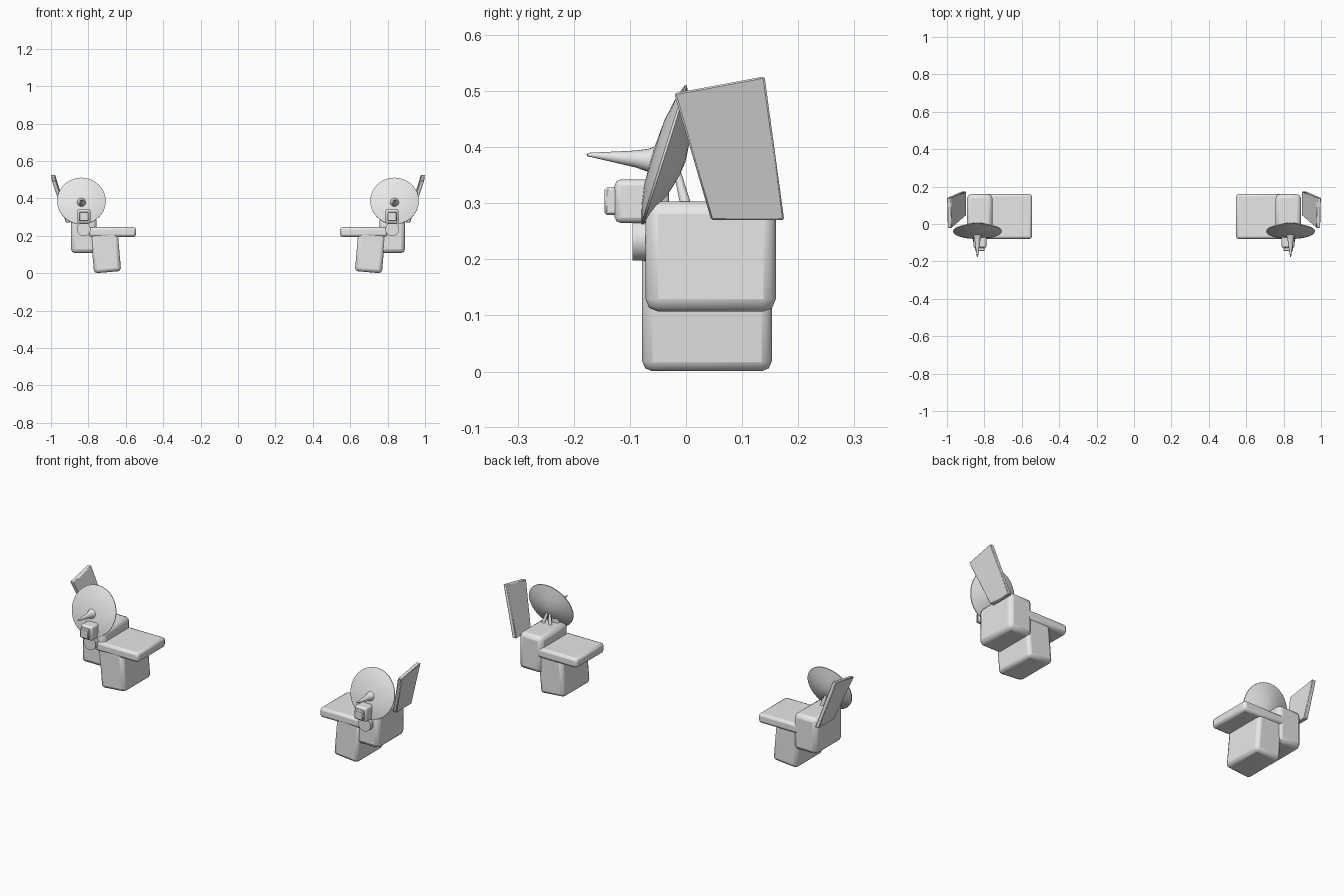
import bpy, bmesh, math
from mathutils import Vector, Matrix

cube = bpy.data.objects.get("Cube")
if cube:
    bpy.data.objects.remove(cube, do_unlink=True)

grey = bpy.data.materials.new("light_grey")
grey.use_nodes = True
colour = (0.8, 0.8, 0.8, 1)
grey.diffuse_color = colour
grey.node_tree.nodes["Principled BSDF"].inputs["Base Color"].default_value = colour


def finish(name, bm, bevel=0, segments=2):
    """Make a part on the left side and mirror it to the right."""
    bmesh.ops.recalc_face_normals(bm, faces=bm.faces)
    mesh = bpy.data.meshes.new(name)
    bm.to_mesh(mesh)
    bm.free()
    mesh.materials.append(grey)
    ob = bpy.data.objects.new(name, mesh)
    bpy.context.collection.objects.link(ob)
    bpy.ops.object.select_all(action='DESELECT')
    ob.select_set(True)
    bpy.context.view_layer.objects.active = ob
    bpy.ops.object.shade_smooth_by_angle(angle=math.radians(35))
    if bevel:
        mod = ob.modifiers.new("Bevel", 'BEVEL')
        mod.width = bevel
        mod.segments = segments
    ob.modifiers.new("Mirror", 'MIRROR')
    return ob


def box(name, low, high, bevel, tilt=0, segments=2):
    low, high = Vector(low), Vector(high)
    size = high - low
    bm = bmesh.new()
    bmesh.ops.create_cube(bm, size=1, matrix=Matrix.Translation((low + high) / 2)
                          @ Matrix.Rotation(tilt, 4, 'Y')
                          @ Matrix.Diagonal((*size, 1)))
    return finish(name, bm, bevel, segments)


def lathe(name, origin, axis, profile, sides=32):
    """Spin (radius, height) points around an axis through origin."""
    turn = Vector(axis).to_track_quat('Z', 'Y').to_matrix().to_4x4()
    place = Matrix.Translation(origin) @ turn
    bm = bmesh.new()
    verts = [bm.verts.new((r, 0, h)) for r, h in profile]
    edges = [bm.edges.new(pair) for pair in zip(verts, verts[1:])]
    bmesh.ops.spin(bm, geom=verts + edges, axis=(0, 0, 1), cent=(0, 0, 0),
                   steps=sides, angle=math.tau)
    bmesh.ops.remove_doubles(bm, verts=bm.verts, dist=0.0001)
    bm.transform(place)
    return finish(name, bm)


# Shoulder body: flat shelf, hanging arm block and outer block
box("shelf", (0.545, -0.08, 0.194), (0.80, 0.16, 0.246), 0.014)
box("arm_block", (0.634, -0.078, 0.005), (0.779, 0.153, 0.22), 0.018, math.radians(5))
box("outer_block", (0.757, -0.072, 0.107), (0.893, 0.16, 0.303), 0.022)

# Round boss and boxy lamp on the front
lathe("front_boss", (0.825, -0.06, 0.235), (0, -1, 0),
      [(0, 0), (0.037, 0), (0.037, 0.035), (0, 0.035)])
box("lamp_body", (0.789, -0.127, 0.265), (0.858, -0.03, 0.342), 0.01)
box("lamp_face", (0.799, -0.145, 0.279), (0.849, -0.12, 0.328), 0.004, 0, 1)

# Leaning dish with a spike
lathe("dish", (0.837, -0.039, 0.386), (0, -0.954, 0.3),
      [(0, -0.04), (0.03, -0.037), (0.07, -0.026), (0.11, -0.01), (0.13, -0.002),
       (0.13, 0.002), (0.1, 0.011), (0.06, 0.018), (0, 0.021)], 40)
lathe("spike", (0.837, -0.045, 0.375), (0, -0.133, 0.012),
      [(0, 0), (0.034, 0), (0.026, 0.012), (0.02, 0.024), (0.015, 0.045),
       (0.003, 0.131), (0, 0.133)], 20)

# Forked support behind the dish
for side, label in ((-1, "inner"), (1, "outer")):
    foot = Vector((0.837 + side * 0.022, 0.0, 0.295))
    head = Vector((0.837 + side * 0.004, -0.018, 0.365))
    lathe("dish_leg_" + label, foot, head - foot,
          [(0, 0), (0.01, 0), (0.006, (head - foot).length), (0, (head - foot).length)], 12)

# Leaning side panel
outline = [(0.92, 0.045, 0.27), (0.92, 0.175, 0.27),
           (1.0, 0.14, 0.526), (0.996, -0.021, 0.496)]
bm = bmesh.new()
outer = [bm.verts.new(p) for p in outline]
inner = [bm.verts.new((x - 0.022, y, z)) for x, y, z in outline]
bm.faces.new(outer)
bm.faces.new(inner[::-1])
for i in range(4):
    j = (i + 1) % 4
    bm.faces.new((outer[i], inner[i], inner[j], outer[j]))
finish("side_panel", bm, 0.003, 1)
